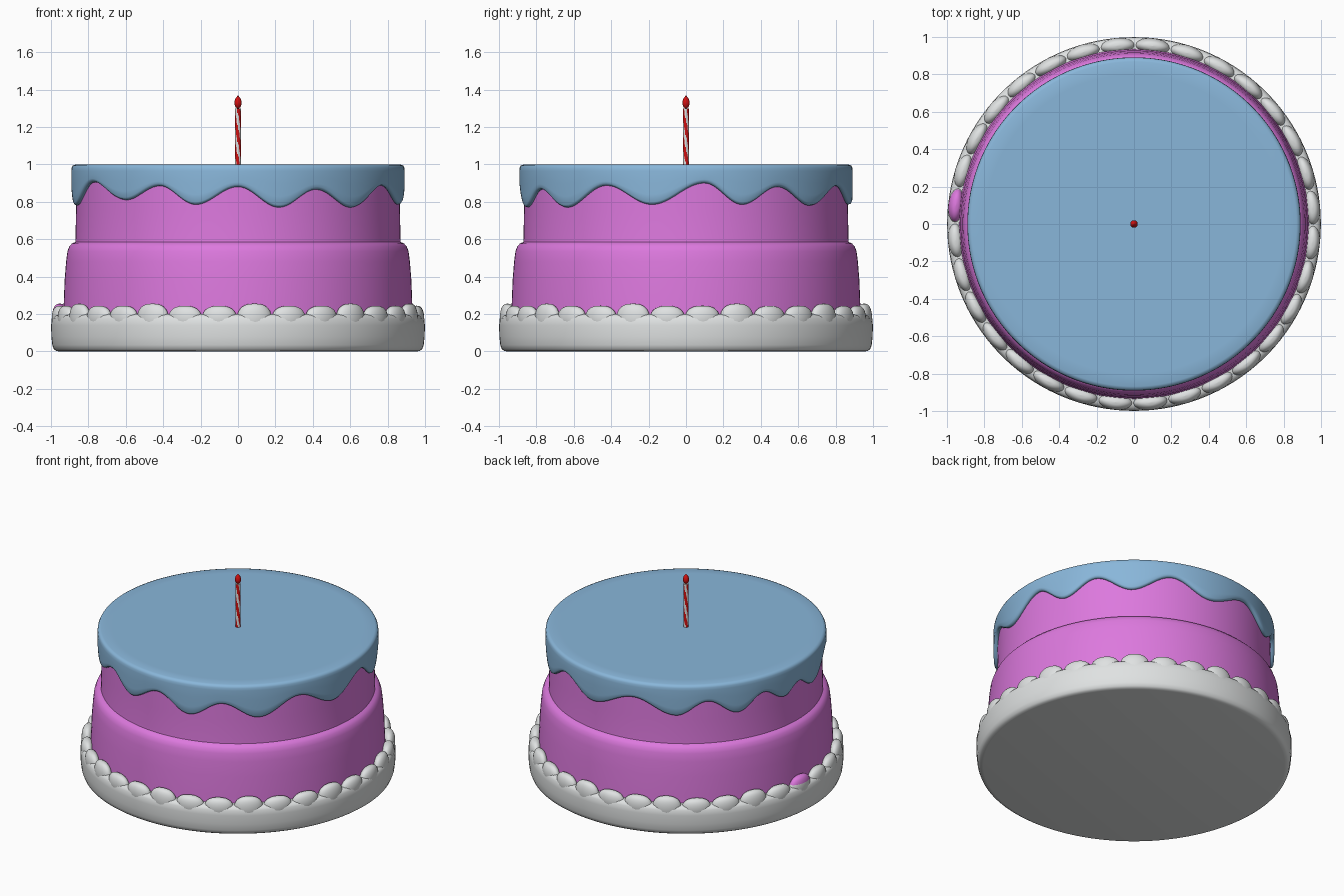
import bpy, math
from math import sin, cos, pi, radians

if "Cube" in bpy.data.objects:
    bpy.data.objects.remove(bpy.data.objects["Cube"])


def mat(name, r, g, b):
    m = bpy.data.materials.new(name)
    m.diffuse_color = (r, g, b, 1)
    m.use_nodes = True
    m.node_tree.nodes["Principled BSDF"].inputs["Base Color"].default_value = m.diffuse_color
    return m


pink = mat("pink sponge", 0.72, 0.19, 0.73)
blue = mat("blue icing", 0.25, 0.47, 0.70)
white = mat("white cream", 0.74, 0.76, 0.76)
red = mat("red wax", 0.65, 0.005, 0.005)


def make(name, verts, faces, mats, sharp=40):
    me = bpy.data.meshes.new(name)
    me.from_pydata(verts, [], faces)
    for m in mats:
        me.materials.append(m)
    me.shade_smooth()
    me.set_sharp_from_angle(angle=radians(sharp))
    ob = bpy.data.objects.new(name, me)
    bpy.context.collection.objects.link(ob)
    return ob


def lathe(name, profile, n, mats, sharp=40, cap_start=False, cap_end=False):
    """profile(a) gives (r, z) points, bottom to top; a is degrees from the front."""
    verts, faces, k = [], [], 0
    for i in range(n):
        a = 360 * i / n
        pts = profile(a)
        k = len(pts)
        verts += [(r * sin(radians(a)), -r * cos(radians(a)), z) for r, z in pts]
    for i in range(n):
        j = (i + 1) % n
        for p in range(k - 1):
            faces.append((i * k + p, j * k + p, j * k + p + 1, i * k + p + 1))
    if cap_start:
        faces.append([i * k for i in reversed(range(n))])
    if cap_end:
        faces.append([i * k + k - 1 for i in range(n)])
    return make(name, verts, faces, mats, sharp)


# White cream base ring
base = [(0.955, 0.0), (0.972, 0.003), (0.985, 0.012), (0.993, 0.035), (0.998, 0.08),
        (0.999, 0.14), (0.996, 0.175), (0.985, 0.192), (0.965, 0.20), (0.90, 0.20)]
lathe("cream_base", lambda a: base, 160, [white], 50, True, True)

# Piped cream beads round the base, one of them tinted pink
verts, faces, tint = [], [], []
U, V, BEADS = 24, 14, 32
for b in range(BEADS):
    ang = radians(174 + b * 360 / BEADS)
    top = 0.068 + 0.008 * cos(b * 2.1)
    s = len(verts)
    for v in range(V + 1):
        lat = -pi / 2 + pi * v / V
        for u in range(U):
            lon = 2 * pi * u / U
            c = max(cos(lat), 0.0) ** 0.75
            t = 0.093 * c * cos(lon)
            r = 0.958 + 0.041 * c * sin(lon) - t * t / 2
            z = 0.18 + top * sin(lat)
            verts.append((r * cos(ang) - t * sin(ang), r * sin(ang) + t * cos(ang), z))
    for v in range(V):
        for u in range(U):
            w = (u + 1) % U
            faces.append((s + v * U + u, s + v * U + w, s + (v + 1) * U + w, s + (v + 1) * U + u))
            tint.append(1 if b == 0 and v > V * 0.62 else 0)
beads = make("cream_beads", verts, faces, [white, pink], 60)
for p, t in zip(beads.data.polygons, tint):
    p.material_index = t

# Pink sponge with a wide lower tier and a narrower upper tier
sponge = [(0.935, 0.19), (0.932, 0.25), (0.927, 0.38), (0.919, 0.48), (0.912, 0.535),
          (0.902, 0.562), (0.888, 0.577), (0.870, 0.585), (0.869, 0.60), (0.866, 0.75), (0.864, 0.97)]
lathe("sponge", lambda a: sponge, 160, [pink], 40, True, True)

# Drip edge: (angle from front, height) of alternating peaks and drips
keys = [(-80, 0.78), (-61, 0.905), (-43, 0.81), (-28.5, 0.885), (-15, 0.785), (0, 0.88),
        (14.5, 0.77), (28.5, 0.866), (43.5, 0.77), (61, 0.887), (78, 0.785), (96.5, 0.90),
        (110, 0.785), (124, 0.88), (139, 0.78), (156, 0.885), (173, 0.785), (193, 0.885),
        (211, 0.785), (224, 0.88), (237, 0.78), (249, 0.88), (260, 0.80), (269, 0.86), (280, 0.78)]


def drip(a):
    if a > 280:
        a -= 360
    for (a0, z0), (a1, z1) in zip(keys, keys[1:]):
        if a0 <= a <= a1:
            t = (a - a0) / (a1 - a0)
            return z0 + (z1 - z0) * (1 - cos(pi * t)) / 2
    return keys[0][1]


def icing(a):
    d = drip(a)
    side = [(0.891, d + (0.965 - d) * t) for t in (0.3, 0.65, 1.0)]
    return ([(0.855, d + 0.012), (0.872, d), (0.884, d + 0.004), (0.890, d + 0.014)] + side +
            [(0.889, 0.982), (0.883, 0.994), (0.868, 1.0), (0.80, 1.0)])


lathe("icing", icing, 288, [blue], 60, False, True)

# Candle with twisted red and white stripes
N, ROWS = 24, 24
candle = lathe("candle", lambda a: [(0.016, 0.99 + 0.31 * i / ROWS) for i in range(ROWS + 1)],
               N, [white, red], 40, True, True)
for p in candle.data.polygons:
    c = p.center
    turn = math.atan2(c.y, c.x) / (2 * pi) + (c.z - 1) * 2.2
    p.material_index = 1 if (turn * 3) % 1 < 0.55 else 0

# Red teardrop flame
flame = [(0.002, 1.298), (0.012, 1.305), (0.019, 1.320), (0.020, 1.333),
         (0.016, 1.348), (0.008, 1.36), (0.001, 1.368)]
lathe("flame", lambda a: flame, 20, [red], 60, True, True)
